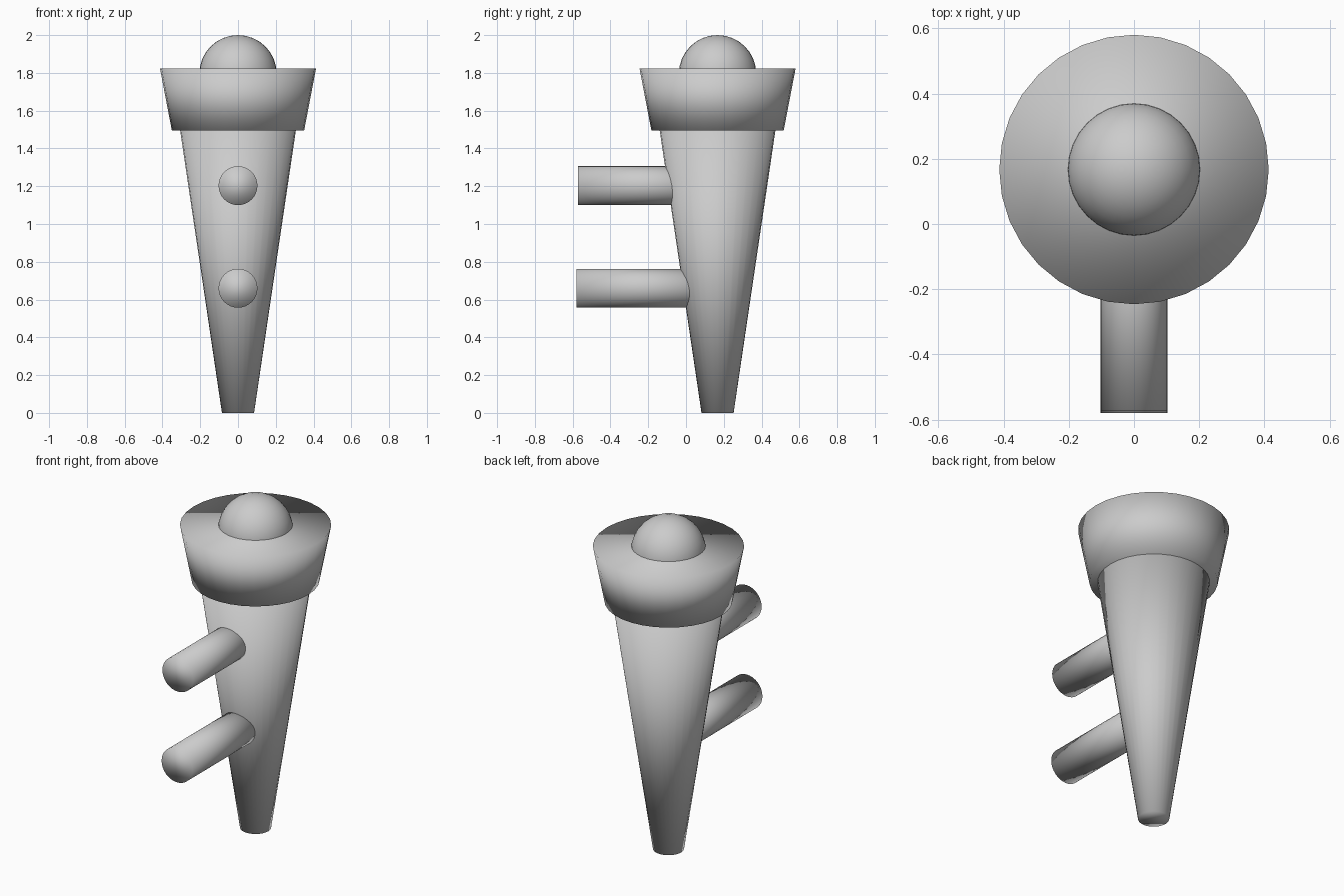
import bpy, math

if "Cube" in bpy.data.objects:
    bpy.data.objects.remove(bpy.data.objects["Cube"])

CY = 0.167  # y of the main axis


def frustum(name, r_low, r_high, z_low, z_high):
    bpy.ops.mesh.primitive_cone_add(
        vertices=32, radius1=r_low, radius2=r_high, depth=z_high - z_low,
        end_fill_type='NGON', location=(0, CY, (z_low + z_high) / 2))
    bpy.context.object.name = name
    bpy.ops.object.shade_smooth()


def peg(name, y_end, z):
    y_in = CY  # buried inside the body
    bpy.ops.mesh.primitive_cylinder_add(
        vertices=32, radius=0.103, depth=y_in - y_end, end_fill_type='NGON',
        location=(0, (y_in + y_end) / 2, z), rotation=(math.pi / 2, 0, 0))
    bpy.context.object.name = name
    bpy.ops.object.shade_smooth()


# Tapered body and flared collar
frustum("tapered_body", 0.085, 0.307, 0.0, 1.5)
frustum("collar", 0.35, 0.413, 1.494, 1.823)

# Ball sitting in the collar
bpy.ops.mesh.primitive_uv_sphere_add(
    segments=32, ring_count=16, radius=0.205, location=(0, CY, 1.795))
bpy.context.object.name = "top_ball"
bpy.ops.object.shade_smooth()

# Two pegs at the front
peg("upper_peg", -0.572, 1.203)
peg("lower_peg", -0.58, 0.66)
